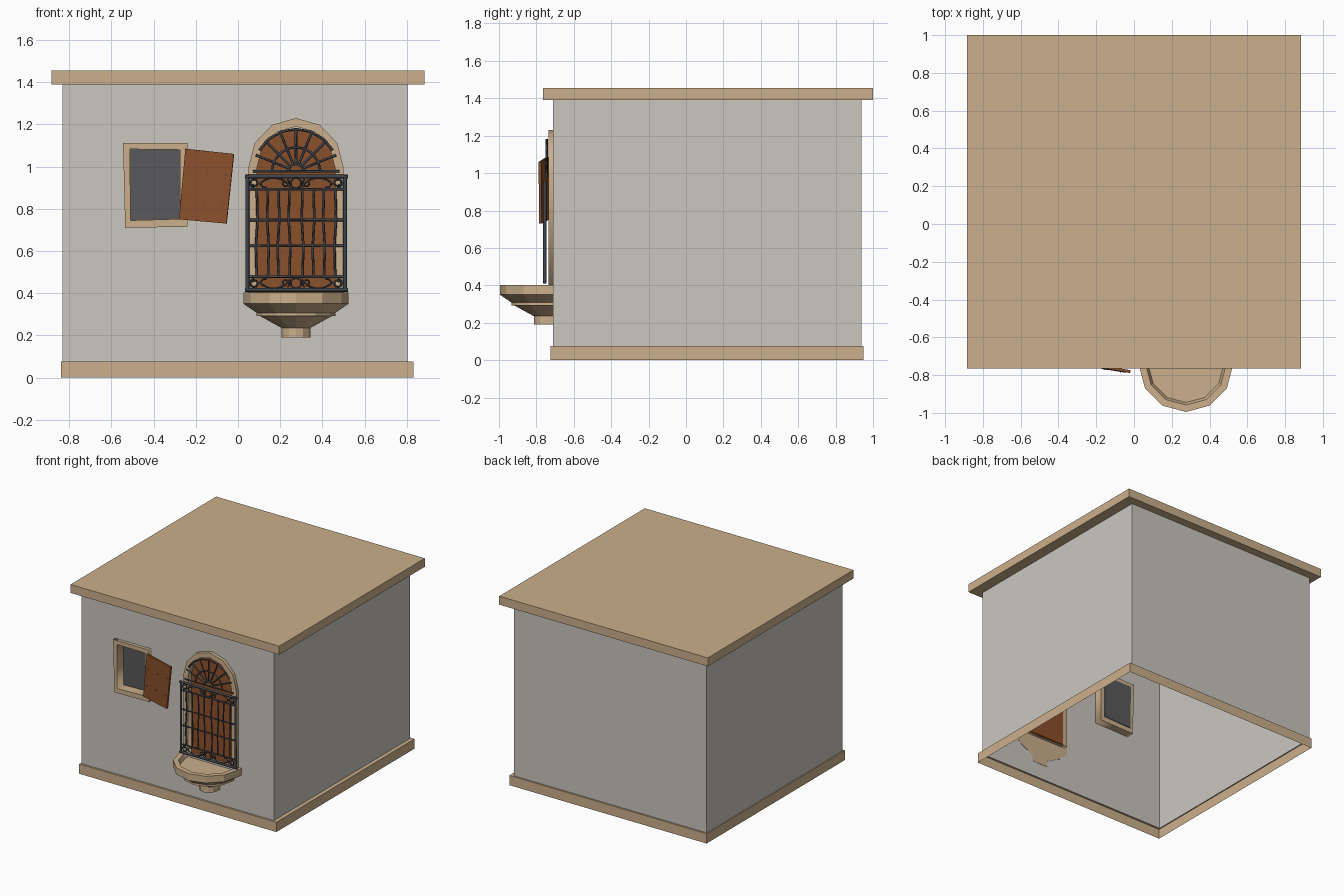
import bpy, bmesh, math
from math import cos, sin, pi, radians

if "Cube" in bpy.data.objects:
    bpy.data.objects.remove(bpy.data.objects["Cube"])


def material(name, r, g, b):
    m = bpy.data.materials.new(name)
    m.diffuse_color = (r, g, b, 1)
    m.use_nodes = True
    m.node_tree.nodes["Principled BSDF"].inputs["Base Color"].default_value = m.diffuse_color
    return m


TAN = material("sandstone", 0.60, 0.43, 0.26)
WALL = material("pale_plaster", 0.60, 0.57, 0.53)
WOOD = material("brown_wood", 0.26, 0.08, 0.024)
IRON = material("dark_iron", 0.053, 0.061, 0.076)
GLASS = material("grey_glass", 0.10, 0.10, 0.106)


def add(name, data, mat):
    ob = bpy.data.objects.new(name, data)
    bpy.context.collection.objects.link(ob)
    data.materials.append(mat)
    return ob


def loft(name, loops, mat, caps=(True, True), closed=True):
    """Skin a list of equal-length point loops."""
    bm = bmesh.new()
    rings = [[bm.verts.new(p) for p in lp] for lp in loops]
    n = len(rings[0])
    for a, b in zip(rings, rings[1:]):
        for i in range(n if closed else n - 1):
            j = (i + 1) % n
            bm.faces.new((a[i], a[j], b[j], b[i]))
    if caps[0]:
        bm.faces.new(rings[0][::-1])
    if caps[1]:
        bm.faces.new(rings[-1])
    if closed:
        bmesh.ops.recalc_face_normals(bm, faces=bm.faces)
    me = bpy.data.meshes.new(name)
    bm.to_mesh(me)
    bm.free()
    return add(name, me, mat)


def to_mesh(ob):
    bpy.ops.object.select_all(action='DESELECT')
    bpy.context.view_layer.objects.active = ob
    ob.select_set(True)
    bpy.ops.object.convert(target='MESH')


def spline(cu, pts, cyclic):
    s = cu.splines.new('POLY')
    s.points.add(len(pts) - 1)
    for p, q in zip(s.points, pts):
        p.co = (*q, 1) if len(q) == 3 else (q[0], q[1], 0, 1)
    s.use_cyclic_u = cyclic


def plate(name, outlines, y0, y1, mat):
    """Flat xz outline (further outlines are holes) with thickness in y."""
    cu = bpy.data.curves.new(name, 'CURVE')
    cu.dimensions, cu.fill_mode = '2D', 'BOTH'
    cu.extrude = (y1 - y0) / 2
    for o in outlines:
        spline(cu, o, True)
    ob = add(name, cu, mat)
    ob.rotation_euler.x = pi / 2
    ob.location.y = (y0 + y1) / 2
    to_mesh(ob)


def bars(name, paths, y, depth):
    cu = bpy.data.curves.new(name, 'CURVE')
    cu.dimensions = '3D'
    cu.bevel_depth, cu.bevel_resolution, cu.use_fill_caps = depth, 0, True
    for p in paths:
        spline(cu, [(x, y, z) for x, z in p], False)
    to_mesh(add(name, cu, IRON))


def rect(x0, x1, y0, y1, z):
    return [(x0, y0, z), (x1, y0, z), (x1, y1, z), (x0, y1, z)]


def arch(r, z0, n=6, cz=0.995, rz=None):
    rz = rz or r
    top = [(CX + r * cos(pi * i / n), cz + rz * sin(pi * i / n)) for i in range(n + 1)]
    return [(CX + r, z0)] + top + [(CX - r, z0)]


def arc(cx, cz, r, a0, a1, n=10, r1=None):
    r1 = r if r1 is None else r1
    out = []
    for i in range(n + 1):
        t = i / n
        a, k = radians(a0 + (a1 - a0) * t), r + (r1 - r) * t
        out.append((cx + k * cos(a), cz + k * sin(a)))
    return out


CX = 0.275  # centre line of door, grille and basin

# house shell, open underneath
W = (-0.832, 0.803, -0.71, 0.937)
loft("base_course", [rect(-0.84, 0.833, -0.725, 0.95, 0), rect(-0.84, 0.833, -0.725, 0.95, 0.075),
                     rect(*W, 0.075)], TAN, (False, False))
loft("roof_slab", [rect(-0.885, 0.885, -0.765, 1.0, 1.39), rect(-0.885, 0.885, -0.765, 1.0, 1.455)], TAN)
loft("side_and_back_walls", [[(W[1], W[2], z), (W[1], W[3], z), (W[0], W[3], z), (W[0], W[2], z)]
                             for z in (0.075, 1.39)], WALL, (False, False), False)

# front wall with the two openings
win_out = [(-0.545, 1.113), (-0.24, 1.113), (-0.24, 0.715), (-0.535, 0.71)]
win_in = [(-0.512, 1.083), (-0.275, 1.08), (-0.275, 0.752), (-0.51, 0.745)]
plate("front_wall", [[(W[0], 0.075), (W[1], 0.075), (W[1], 1.39), (W[0], 1.39)],
                     win_in, arch(0.185, 0.40)], -0.71, -0.71, WALL)

# window
plate("window_frame", [win_out, win_in], -0.735, -0.65, TAN)
plate("window_glass", [win_in], -0.66, -0.645, GLASS)

# open shutter, hung slightly crooked
front = [(-0.25, -0.750, 1.085), (-0.02, -0.788, 1.06), (-0.055, -0.786, 0.73), (-0.28, -0.748, 0.75)]
loft("shutter", [front, [(x + 0.002, y + 0.014, z) for x, y, z in front]], WOOD)
for i, u in enumerate((0.12, 0.5, 0.88)):
    for j, v in enumerate((0.3, 0.7)):
        x, z = -0.265 + 0.228 * u - 0.032 * (v - 0.5), 1.078 - 0.33 * v - 0.02 * u
        y = -0.749 - 0.038 * u
        loft(f"shutter_nail_{i}{j}", [[(x + dx, y - d, z + dz) for dx, dz in
             ((-.003, -.003), (.003, -.003), (.003, .003), (-.003, .003))] for d in (-.004, .004)], IRON)

# arched door
plate("door_frame", [arch(0.226, 0.40, rz=0.235), arch(0.185, 0.401, rz=0.195)], -0.735, -0.68, TAN)
plate("door", [arch(0.187, 0.40, rz=0.197)], -0.695, -0.675, WOOD)

# grille: heavy posts and rails
bars("grille_frame", [[(x, 0.41), (x, 0.96)] for x in (0.045, 0.508)]
     + [[(0.033, z), (0.522, z)] for z in (0.953, 0.416)], -0.755, 0.0095)
# grille: thin rails and uprights with a slight hand-forged bend
thin = [[(0.045, z), (0.508, z)] for z in (0.893, 0.747, 0.624, 0.478)]
for i, d in enumerate((0.031, 0.083, 0.133, 0.186)):
    for s in (-1, 1):
        b = 0.004 * (-1) ** i
        thin.append([(CX + s * d + k, z) for k, z in ((0, 0.478), (b, 0.62), (-b, 0.75), (0, 0.893))])
bars("grille_bars", thin, -0.755, 0.006)
# grille: scroll bands, mirrored left and right
scrolls = []
for zc, f in ((0.922, 1), (0.447, -1)):
    path = [arc(0, 0, 0.025, 0, 360, 12),
            arc(0.197, 0, 0.022, -90, 330, 14, 0.012),
            arc(0.105, -0.065, 0.09, 40, 150, 10),
            arc(0.052, 0.0, 0.022, 120, 420, 10, 0.008),
            arc(0.15, 0.0, 0.022, -120, 60, 8, 0.012)]
    for p in path:
        for s in (-1, 1):
            scrolls.append([(CX + s * x, zc + f * max(-0.028, min(0.028, z))) for x, z in p])
bars("grille_scrolls", scrolls, -0.755, 0.0045)

# fan grille over the door
hz = 0.978
fan = [[(0.07, hz), (0.482, hz)], arc(CX, hz, 0.035, 0, 180, 8),
       arc(CX, hz, 0.115, 0, 180, 8), arc(CX, hz, 0.2, 30, 150, 6)]
fan += [arc(CX, hz, 0.03, a, a, 1, 0.205) for a in (22, 45, 68, 90, 112, 135, 158)]
bars("fan_grille", fan, -0.745, 0.006)

# half-round basin below the door
profile = [(0.068, 0.19), (0.068, 0.235), (0.172, 0.292), (0.187, 0.292), (0.187, 0.307),
           (0.25, 0.35), (0.25, 0.402), (0.213, 0.402), (0.2, 0.37)]
loops = []
for r, z in profile:
    lp = [(CX + r * cos(pi + pi * i / 6), -0.745 + r * sin(pi + pi * i / 6), z) for i in range(7)]
    loops.append(lp + [(CX + r, -0.708, z), (CX - r, -0.708, z)])
loft("basin", loops, TAN)
